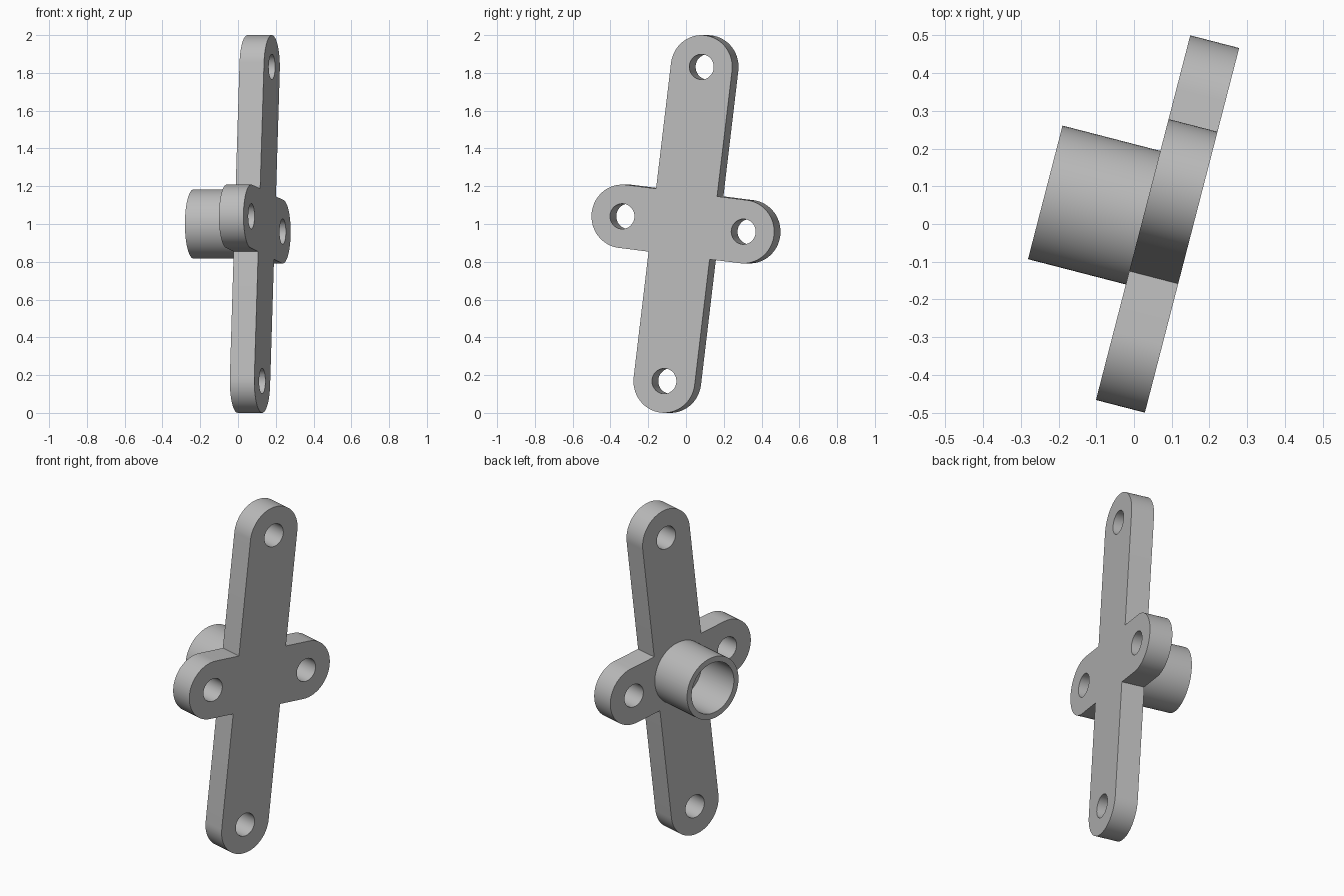
import bpy
import bmesh
from math import sin, cos, pi, radians
from mathutils import Matrix, Vector

cube = bpy.data.objects.get("Cube")
if cube:
    bpy.data.objects.remove(cube, do_unlink=True)

THICK = 0.134        # plate thickness
ARM_R = 0.168        # half width of every arm
LONG, SHORT = 0.838, 0.334   # hole distances from the centre
HOLE_R = 0.067
TUBE_R, BORE_R, TUBE_LEN = 0.183, 0.15, 0.268

# Single grey finish
grey = bpy.data.materials.new("plain grey")
grey.use_nodes = True
colour = (0.5, 0.5, 0.5, 1)
grey.diffuse_color = colour
grey.node_tree.nodes["Principled BSDF"].inputs["Base Color"].default_value = colour

# Local frame: plate lies in local XY, its normal is local Z
yaw, lean = radians(14.5), radians(-7)
u = Vector((sin(yaw), cos(yaw), 0))
n = Vector((cos(yaw), -sin(yaw), 0))
frame = Matrix((u, (0, 0, 1), n)).transposed().to_4x4()
place = Matrix.Translation((0.089, 0, 1)) @ frame @ Matrix.Rotation(lean, 4, 'Z')


def arc(centre, radius, start=0, sweep=2 * pi, steps=64, closed=True):
    count = steps if closed else steps + 1
    return [(centre[0] + radius * cos(start + sweep * i / steps),
             centre[1] + radius * sin(start + sweep * i / steps)) for i in range(count)]


def extruded(name, loops, low, high):
    """Fill nested outlines and extrude them from low to high."""
    curve = bpy.data.curves.new(name + "_profile", 'CURVE')
    curve.dimensions = '2D'
    curve.fill_mode = 'BOTH'
    curve.extrude = (high - low) / 2
    for loop in loops:
        spline = curve.splines.new('POLY')
        spline.points.add(len(loop) - 1)
        for point, (x, y) in zip(spline.points, loop):
            point.co = (x, y, 0, 1)
        spline.use_cyclic_u = True
    helper = bpy.data.objects.new(name + "_profile", curve)
    bpy.context.collection.objects.link(helper)
    mesh = bpy.data.meshes.new_from_object(
        helper.evaluated_get(bpy.context.evaluated_depsgraph_get()))
    bpy.data.objects.remove(helper, do_unlink=True)

    bm = bmesh.new()
    bm.from_mesh(mesh)
    bmesh.ops.remove_doubles(bm, verts=bm.verts, dist=0.0001)
    bmesh.ops.recalc_face_normals(bm, faces=bm.faces)
    bmesh.ops.translate(bm, verts=bm.verts, vec=(0, 0, (low + high) / 2))
    bm.to_mesh(mesh)
    bm.free()
    mesh.materials.clear()
    mesh.materials.append(grey)
    mesh.name = name
    obj = bpy.data.objects.new(name, mesh)
    bpy.context.collection.objects.link(obj)
    obj.matrix_world = place
    return obj


# Cross-shaped plate: four rounded arms with sharp inner corners
outline, holes = [], []
for k, reach in enumerate((SHORT, LONG, SHORT, LONG)):
    a = k * pi / 2
    tip = (reach * cos(a), reach * sin(a))
    outline += arc(tip, ARM_R, a - pi / 2, pi, 32, closed=False)
    corner = ARM_R * 2 ** 0.5
    outline.append((corner * cos(a + pi / 4), corner * sin(a + pi / 4)))
    holes.append(arc(tip, HOLE_R, steps=40))
plate = extruded("mounting_plate", [outline] + holes, -THICK / 2, THICK / 2)

# Open tube standing on the rear face, slightly sunk into the plate
tube = extruded("socket_tube", [arc((0, 0), TUBE_R), arc((0, 0), BORE_R)],
                -THICK / 2 - TUBE_LEN, -THICK / 2 + 0.01)

# Smooth curved walls, crisp edges
bpy.ops.object.select_all(action='DESELECT')
for obj in (plate, tube):
    obj.select_set(True)
bpy.context.view_layer.objects.active = plate
bpy.ops.object.shade_smooth_by_angle(angle=radians(30))
